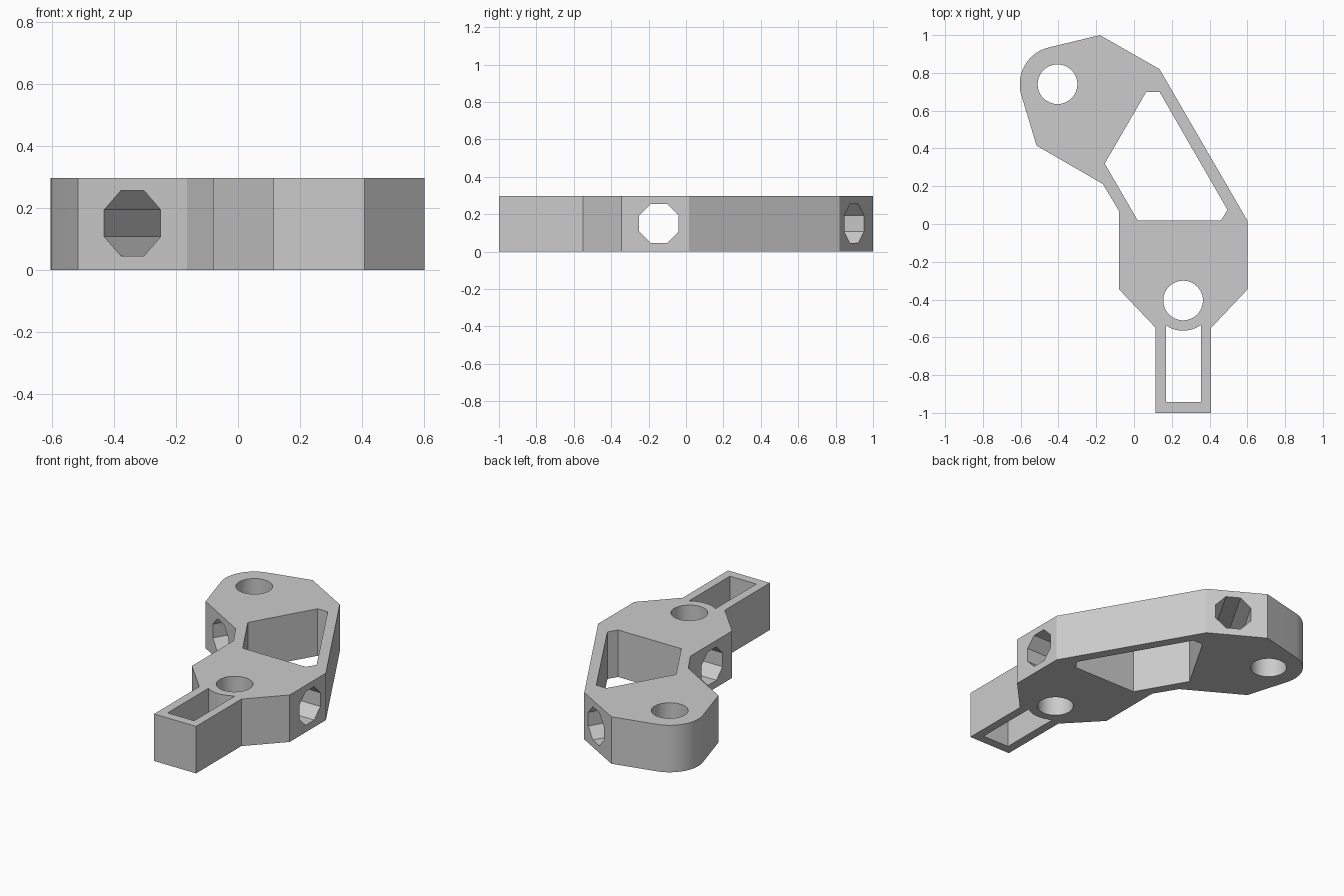
import bpy, bmesh, math
from mathutils import Matrix

old = bpy.data.objects.get("Cube")
if old:
    bpy.data.objects.remove(old, do_unlink=True)

HEIGHT = 0.296
BORE = 0.105          # radius of every pivot bore and half width of every tunnel
PIVOT_REAR = (-0.405, 0.74)
PIVOT_FRONT = (0.26, -0.405)


def arc(centre, radius, start, end, steps):
    """Points along an arc, angles in degrees."""
    pts = []
    for i in range(steps + 1):
        a = math.radians(start + (end - start) * i / steps)
        pts.append((centre[0] + radius * math.cos(a), centre[1] + radius * math.sin(a)))
    return pts


def link(name, bm):
    bmesh.ops.recalc_face_normals(bm, faces=bm.faces)
    mesh = bpy.data.meshes.new(name)
    bm.to_mesh(mesh)
    bm.free()
    obj = bpy.data.objects.new(name, mesh)
    bpy.context.collection.objects.link(obj)
    return obj


def prism(name, points, z0, z1):
    """Extrude a flat outline from z0 to z1."""
    bm = bmesh.new()
    face = bm.faces.new([bm.verts.new((x, y, z0)) for x, y in points])
    top = bmesh.ops.extrude_face_region(bm, geom=[face])["geom"]
    verts = [v for v in top if isinstance(v, bmesh.types.BMVert)]
    bmesh.ops.translate(bm, verts=verts, vec=(0, 0, z1 - z0))
    return link(name, bm)


def tunnel(name, x, y, heading):
    """Octagonal horizontal cutter with flats on top and bottom."""
    bm = bmesh.new()
    radius = BORE / math.cos(math.pi / 8)
    place = (Matrix.Translation((x, y, 0.15))
             @ Matrix.Rotation(math.radians(heading), 4, 'Z')
             @ Matrix.Rotation(math.pi / 2, 4, 'Y')
             @ Matrix.Rotation(math.pi / 8, 4, 'Z'))
    bmesh.ops.create_cone(bm, cap_ends=True, segments=8, radius1=radius,
                          radius2=radius, depth=1.0, matrix=place)
    return link(name, bm)


# Outer plate, with a rounded lug around the rear pivot
outline = [(-0.18, 1.0), (0.135, 0.82), (0.602, 0.015), (0.602, -0.345),
           (0.408, -0.55), (0.408, -1.0), (0.115, -1.0), (0.115, -0.55),
           (-0.08, -0.345), (-0.08, 0.07), (-0.165, 0.212), (-0.516, 0.415)]
outline += arc(PIVOT_REAR, 0.2, 195, 104, 16)
body = prism("bracket_body", outline, 0, HEIGHT)

# Openings through the plate: window, front slot, two pivot bores
window = [(0.065, 0.7), (0.135, 0.7), (0.495, 0.075), (0.46, 0.018),
          (0.02, 0.018), (-0.155, 0.32)]
slot = [(0.17, -0.943), (0.355, -0.943)] + arc(PIVOT_FRONT, 0.16, -54, -124, 12)
openings = {
    "window_cutter": window,
    "slot_cutter": slot,
    "rear_pivot_cutter": arc(PIVOT_REAR, BORE, 0, 360, 48)[:-1],
    "front_pivot_cutter": arc(PIVOT_FRONT, BORE, 0, 360, 48)[:-1],
}
cutters = [prism(name, pts, -0.1, HEIGHT + 0.1) for name, pts in openings.items()]

# Octagonal tunnels through the sides
cutters.append(tunnel("cross_tunnel_cutter", 0.26, -0.145, 0))
cutters.append(tunnel("slanted_tunnel_cutter", -0.175, 0.6, 60))

for cutter in cutters:
    cutter.hide_render = True
    mod = body.modifiers.new(cutter.name, 'BOOLEAN')
    mod.operation = 'DIFFERENCE'
    mod.solver = 'EXACT'
    mod.object = cutter

# Bake the cuts and discard the cutters
bpy.context.view_layer.update()
depsgraph = bpy.context.evaluated_depsgraph_get()
result = bpy.data.meshes.new_from_object(body.evaluated_get(depsgraph))
body.modifiers.clear()
body.data = result
for cutter in cutters:
    bpy.data.objects.remove(cutter, do_unlink=True)

# Plain grey finish
grey = bpy.data.materials.new("light_grey")
grey.use_nodes = True
colour = (0.6, 0.6, 0.6, 1)
grey.diffuse_color = colour
grey.node_tree.nodes["Principled BSDF"].inputs["Base Color"].default_value = colour
body.data.materials.clear()
body.data.materials.append(grey)

# Smooth bores and lug, crisp corners elsewhere
bpy.ops.object.select_all(action='DESELECT')
body.select_set(True)
bpy.context.view_layer.objects.active = body
bpy.ops.object.shade_smooth_by_angle(angle=math.radians(25))
